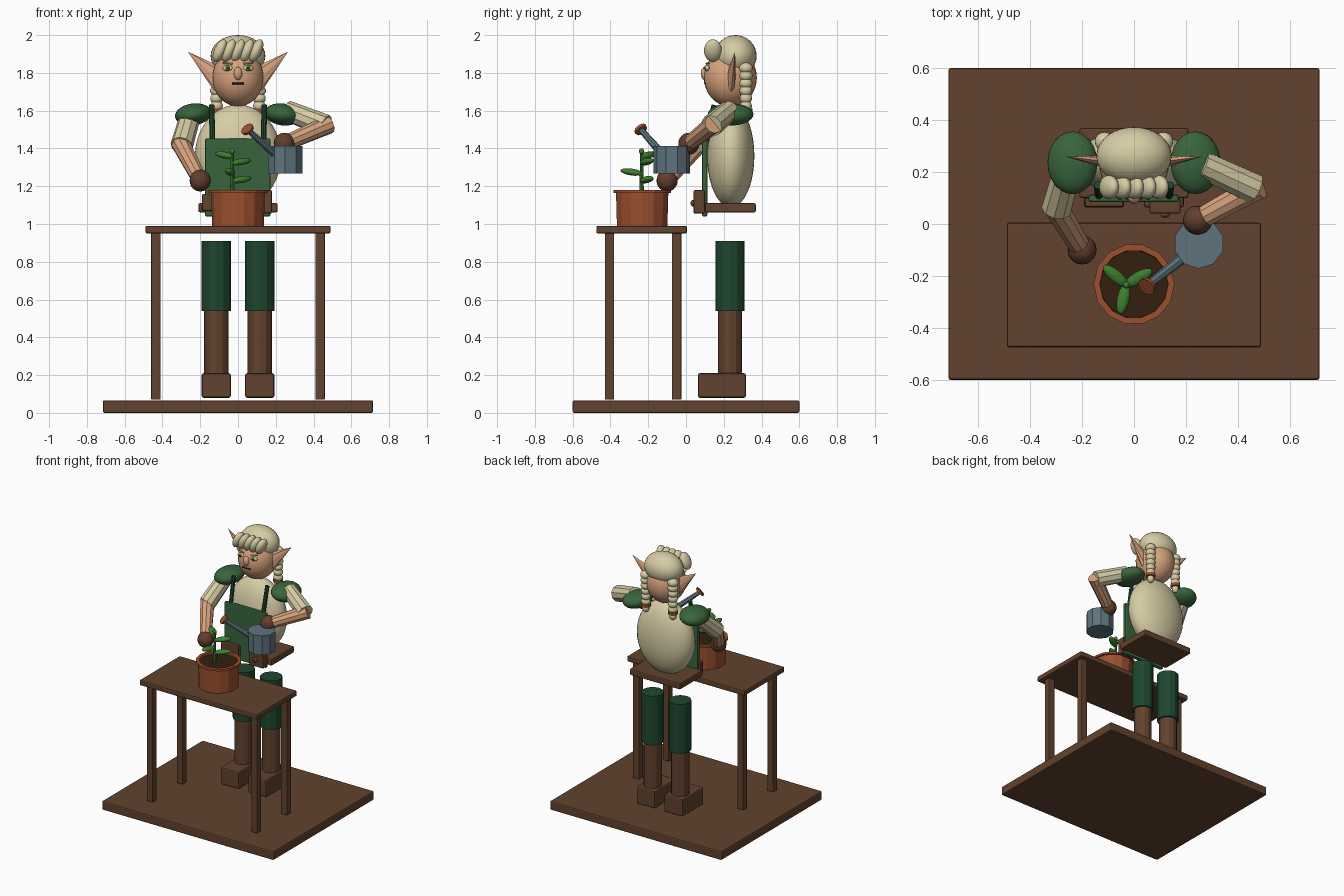
import bpy, bmesh, math
from mathutils import Matrix, Vector

if "Cube" in bpy.data.objects:
    bpy.data.objects.remove(bpy.data.objects["Cube"])


def material(name, r, g, b):
    m = bpy.data.materials.new(name)
    lin = [((c / 255 + 0.055) / 1.055) ** 2.4 for c in (r, g, b)]
    m.diffuse_color = (*lin, 1)
    m.use_nodes = True
    m.node_tree.nodes["Principled BSDF"].inputs["Base Color"].default_value = m.diffuse_color
    return m


WOOD = material("brown wood", 98, 66, 46)
GLOVE = material("glove brown", 98, 62, 46)
SKIN = material("peach skin", 217, 164, 126)
CREAM = material("cream", 214, 204, 164)
GREEN = material("cloth green", 56, 101, 60)
DARK = material("dark green", 30, 70, 46)
CLAY = material("terracotta", 156, 80, 46)
STEEL = material("blue grey metal", 94, 116, 126)
SOIL = material("dark soil", 50, 32, 14)
LEAF = material("leaf green", 62, 126, 46)


def finish(name, bm, mat, smooth=False):
    bmesh.ops.recalc_face_normals(bm, faces=bm.faces)
    me = bpy.data.meshes.new(name)
    bm.to_mesh(me)
    bm.free()
    me.materials.append(mat)
    for p in me.polygons:
        p.use_smooth = smooth
    ob = bpy.data.objects.new(name, me)
    bpy.context.collection.objects.link(ob)
    return ob


def box(name, lo, hi, mat, bevel=0.008):
    lo, hi = Vector(lo), Vector(hi)
    bm = bmesh.new()
    bmesh.ops.create_cube(bm, size=1, matrix=Matrix.Translation((lo + hi) / 2)
                          @ Matrix.Diagonal((*(hi - lo), 1)))
    ob = finish(name, bm, mat)
    if bevel:
        mod = ob.modifiers.new("soft edges", 'BEVEL')
        mod.width, mod.segments = bevel, 2
    return ob


def ball(name, c, r, mat, rot=None, seg=24, rings=14):
    bm = bmesh.new()
    rot = rot or Matrix.Identity(4)
    bmesh.ops.create_uvsphere(bm, u_segments=seg, v_segments=rings, radius=1,
                              matrix=Matrix.Translation(c) @ rot @ Matrix.Diagonal((*r, 1)))
    return finish(name, bm, mat, True)


def rod(name, a, b, r1, r2, mat, sides=10, flat=(1, 1)):
    a, b = Vector(a), Vector(b)
    d = b - a
    q = d.to_track_quat('Z', 'Y').to_matrix().to_4x4()
    bm = bmesh.new()
    bmesh.ops.create_cone(bm, cap_ends=True, segments=sides, radius1=r1, radius2=r2,
                          depth=d.length, matrix=Matrix.Translation((a + b) / 2) @ q
                          @ Matrix.Diagonal((*flat, 1, 1)))
    return finish(name, bm, mat)


def lathe(name, c, profile, mat, sides):
    # closed profile of (radius, height) turned about a vertical axis
    bm = bmesh.new()
    rows = []
    for i in range(sides):
        t = 2 * math.pi * i / sides
        rows.append([bm.verts.new((c[0] + r * math.cos(t), c[1] + r * math.sin(t), z))
                     for r, z in profile])
    n = len(profile)
    for i in range(sides):
        p, q = rows[i], rows[(i + 1) % sides]
        for j in range(n):
            k = (j + 1) % n
            bm.faces.new((p[j], q[j], q[k], p[k]))
    return finish(name, bm, mat)


# Floor board, table and bench
box("floor_board", (-.715, -.6, 0), (.715, .6, .066), WOOD)
box("table_top", (-.49, -.475, .95), (.49, .005, .99), WOOD)
for sx in (-1, 1):
    for y in (-.405, -.05):
        box("table_leg", (sx * .435 - .025, y - .025, .07),
            (sx * .435 + .025, y + .025, .955), WOOD, .005)
box("bench_seat", (-.21, .1, 1.062), (.21, .37, 1.11), WOOD)

# Legs and boots
for sx in (-1, 1):
    x = sx * .115
    rod("trouser_leg", (x, .233, .54), (x, .233, .91), .077, .077, DARK, 12)
    rod("lower_leg", (x, .233, .2), (x, .233, .545), .064, .064, WOOD, 12)
    box("boot", (x - .077, .063, .08), (x + .077, .317, .21), WOOD, .01)

# Torso, apron and pouches
ball("torso", (0, .237, 1.36), (.228, .125, .272), CREAM, seg=32, rings=20)
box("apron", (-.175, .085, 1.04), (.172, .113, 1.452), GREEN)
for sx in (-1, 1):
    rod("apron_strap", (sx * .135, .108, 1.44), (sx * .14, .15, 1.63),
        .015, .015, DARK, 8)
box("pouch_left", (-.19, .065, 1.07), (-.04, .1, 1.16), WOOD)
box("pouch_right", (.06, .04, 1.055), (.18, .1, 1.18), WOOD)
ball("pouch_button", (.12, .036, 1.11), (.018, .012, .018), WOOD, seg=12, rings=8)

# Head and face
ball("head", (0, .235, 1.775), (.135, .14, .153), SKIN, seg=32, rings=20)
ball("nose", (0, .1, 1.797), (.023, .022, .035), SKIN, seg=16, rings=10)
rod("mouth", (-.032, .1, 1.744), (.032, .1, 1.744), .006, .006, SOIL, 6)
for sx in (-1, 1):
    ball("eye", (sx * .054, .113, 1.825), (.028, .013, .016), CREAM, seg=16, rings=10)
    ball("iris", (sx * .054, .104, 1.825), (.014, .008, .014), LEAF, seg=12, rings=8)
    ball("pupil", (sx * .054, .098, 1.825), (.006, .005, .006), SOIL, seg=8, rings=6)
    rod("eyebrow", (sx * .03, .108, 1.85), (sx * .08, .124, 1.852), .005, .004, CREAM, 6)

    # Pointed ear, a flattened cone
    bm = bmesh.new()
    tip = bm.verts.new((sx * .265, .26, 1.912))
    ring = []
    for i in range(8):
        t = i * math.pi / 4
        ring.append(bm.verts.new((sx * (.115 - .01 * math.sin(t)), .24 + .024 * math.cos(t),
                                  1.77 + .068 * math.sin(t))))
    bm.faces.new(ring)
    for i in range(8):
        bm.faces.new((ring[i], ring[(i + 1) % 8], tip))
    finish("ear", bm, SKIN)

    # Braid with its tie
    for i in range(6):
        ball("braid_bead", (sx * .113, .317, 1.825 - i * .04),
             (.038 - i * .001, .037 - i * .001, .03), CREAM, seg=16, rings=10)
    rod("braid_tie", (sx * .113, .317, 1.59), (sx * .113, .317, 1.612), .034, .034, CLAY, 12)
    ball("braid_tail", (sx * .113, .317, 1.575), (.025, .025, .03), CREAM, seg=12, rings=8)

# Hair cap and fringe
ball("hair_cap", (0, .262, 1.89), (.145, .112, .11), CREAM, seg=32, rings=16)
for i in range(5):
    ball("fringe_lock", (-.096 + i * .048, .142, 1.918), (.031, .047, .064), CREAM,
         Matrix.Rotation(math.radians(24), 4, 'Y'), 16, 10)

# Shoulder puffs, arms and gloves
arms = {-1: ((-.25, .235, 1.58), (-.298, .06, 1.415), (-.2, -.1, 1.23)),
        1: ((.26, .23, 1.6), (.465, .135, 1.52), (.245, .015, 1.425))}
for sx, (shoulder, elbow, hand) in arms.items():
    ball("shoulder_puff", (sx * .237, .236, 1.58), (.097, .121, .058), GREEN,
         Matrix.Rotation(math.radians(sx * 8), 4, 'Y'))
    rod("sleeve", shoulder, elbow, .055, .06, CREAM, 10)
    e, h = Vector(elbow), Vector(hand)
    rod("forearm", e - (h - e) * .08, h, .05, .041, SKIN, 10)
    ball("glove", hand, (.056, .056, .058), GLOVE, seg=20, rings=12)

# Watering can with spout and sprinkler rose
rod("can_body", (.25, -.075, 1.267), (.25, -.075, 1.412), .097, .097, STEEL, 10)
root, end = Vector((.19, -.13, 1.375)), Vector((.055, -.235, 1.495))
rod("can_spout", root, end, .022, .016, STEEL, 8)
rod("can_rose", end, end + Vector((-.008, -.008, .01)), .034, .036, CLAY, 12)

# Clay pot and soil
lathe("pot", (0, -.232), [(0.001, .99), (.137, .99), (.142, 1.165), (.156, 1.165),
                          (.156, 1.18), (.132, 1.18), (.128, 1.13), (0.001, 1.13)], CLAY, 14)
rod("soil", (0, -.232, 1.12), (0, -.232, 1.165), .132, .132, SOIL, 14)

# Seedling: stem plus leaves placed by heading and height
stem = Vector((-.03, -.235, 0))
rod("stem", stem + Vector((0, 0, 1.16)), stem + Vector((0, 0, 1.385)), .012, .008, LEAF, 8)
for angle, z in ((140, 1.365), (30, 1.33), (258, 1.275), (30, 1.235)):
    t = math.radians(angle)
    c = stem + Vector((.054 * math.cos(t), .054 * math.sin(t), z))
    ball("leaf", c, (.062, .024, .018), LEAF,
         Matrix.Rotation(t, 4, 'Z') @ Matrix.Rotation(math.radians(-8), 4, 'Y'), 16, 10)
ball("leaf_bud", stem + Vector((0, 0, 1.385)), (.014, .014, .016), LEAF, seg=10, rings=8)
